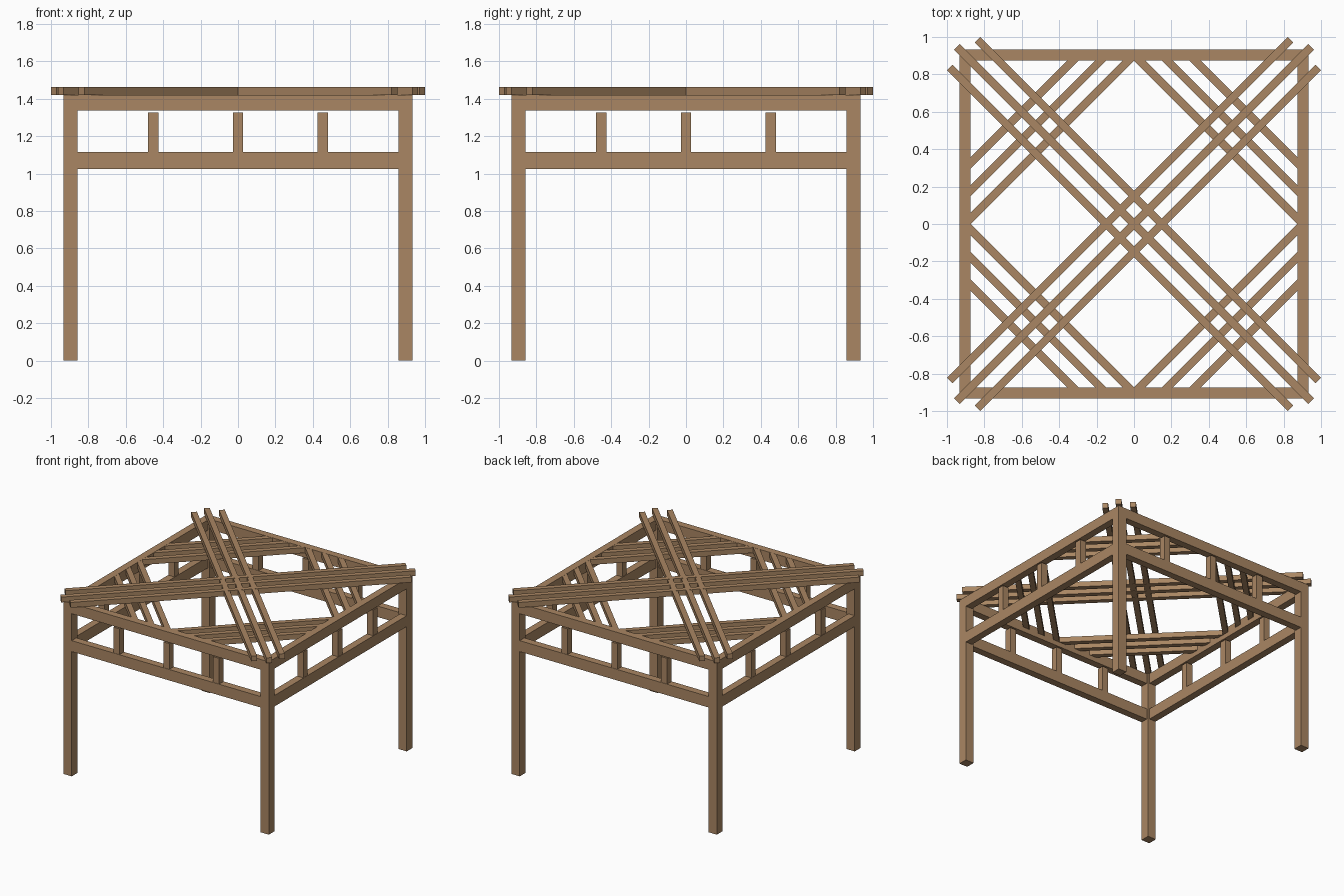
import bpy
from math import pi, sqrt
from mathutils import Matrix, Vector

cube = bpy.data.objects.get("Cube")
if cube:
    bpy.data.objects.remove(cube, do_unlink=True)

wood = bpy.data.materials.new("warm_wood")
wood.use_nodes = True
WOOD = (0.40, 0.24, 0.125, 1)
wood.diffuse_color = WOOD
wood.node_tree.nodes["Principled BSDF"].inputs["Base Color"].default_value = WOOD


def timber(name, centre, size, angle=0):
    """Rectangular timber, turned about z."""
    bpy.ops.mesh.primitive_cube_add(size=1)
    ob = bpy.context.object
    ob.name = ob.data.name = name
    ob.data.transform(Matrix.Diagonal((*size, 1)))
    ob.location = centre
    ob.rotation_euler.z = angle
    ob.data.materials.append(wood)
    return ob


OUT = 0.933          # outer face of the frame
POST = 0.075
BEAM = 0.06
TOP = 1.42           # top of the frame
SLAT = 0.043
PITCH = 0.105        # spacing between neighbouring slats
INNER = OUT - BEAM

# Corner posts
c = OUT - POST / 2
for x in (-c, c):
    for y in (-c, c):
        timber("corner_post", (x, y, (TOP - 0.001) / 2), (POST, POST, TOP - 0.001))

# Four sides: upper beam, lower beam and short struts between them
for i, side in enumerate(("front", "left", "back", "right")):
    turn = i * pi / 2
    spin = Matrix.Rotation(turn, 3, "Z")
    mid = OUT - BEAM / 2
    length = 2 * OUT if i % 2 == 0 else 2 * INNER
    for label, low, high in (("upper", 1.336, TOP), ("lower", 1.025, 1.115)):
        timber(f"{side}_{label}_beam", spin @ Vector((0, -mid, (low + high) / 2)),
               (length, BEAM, high - low), turn)
    for x in (-0.453, 0, 0.453):
        timber(f"{side}_strut", spin @ Vector((x, -mid, 1.2205)),
               (0.055, 0.055, 0.211), turn)

# Long crossing slats resting on the frame
for name, angle, lift in (("rising", pi / 4, 0.001), ("falling", -pi / 4, 0)):
    spin = Matrix.Rotation(angle, 3, "Z")
    for k in (-1, 0, 1):
        length = 2 * (1.34 if k == 0 else 1.288)
        timber(f"{name}_long_slat", spin @ Vector((0, k * PITCH, TOP + SLAT / 2 + lift)),
               (length, SLAT, SLAT), angle)

# Short slats across each corner, mitred against the inside of the beams
for i in range(4):
    angle = pi / 4 + i * pi / 2
    spin = Matrix.Rotation(angle, 3, "Z")
    for k in range(3):
        dist = INNER / sqrt(2) + SLAT / 2 + k * PITCH
        reach = INNER * sqrt(2) - dist
        ob = timber("corner_slat", spin @ Vector((0, dist, TOP - SLAT / 2 - 0.001)),
                    (2 * reach, SLAT, SLAT), angle)
        for v in ob.data.vertices:
            v.co.x -= v.co.y * (1 if v.co.x > 0 else -1)
